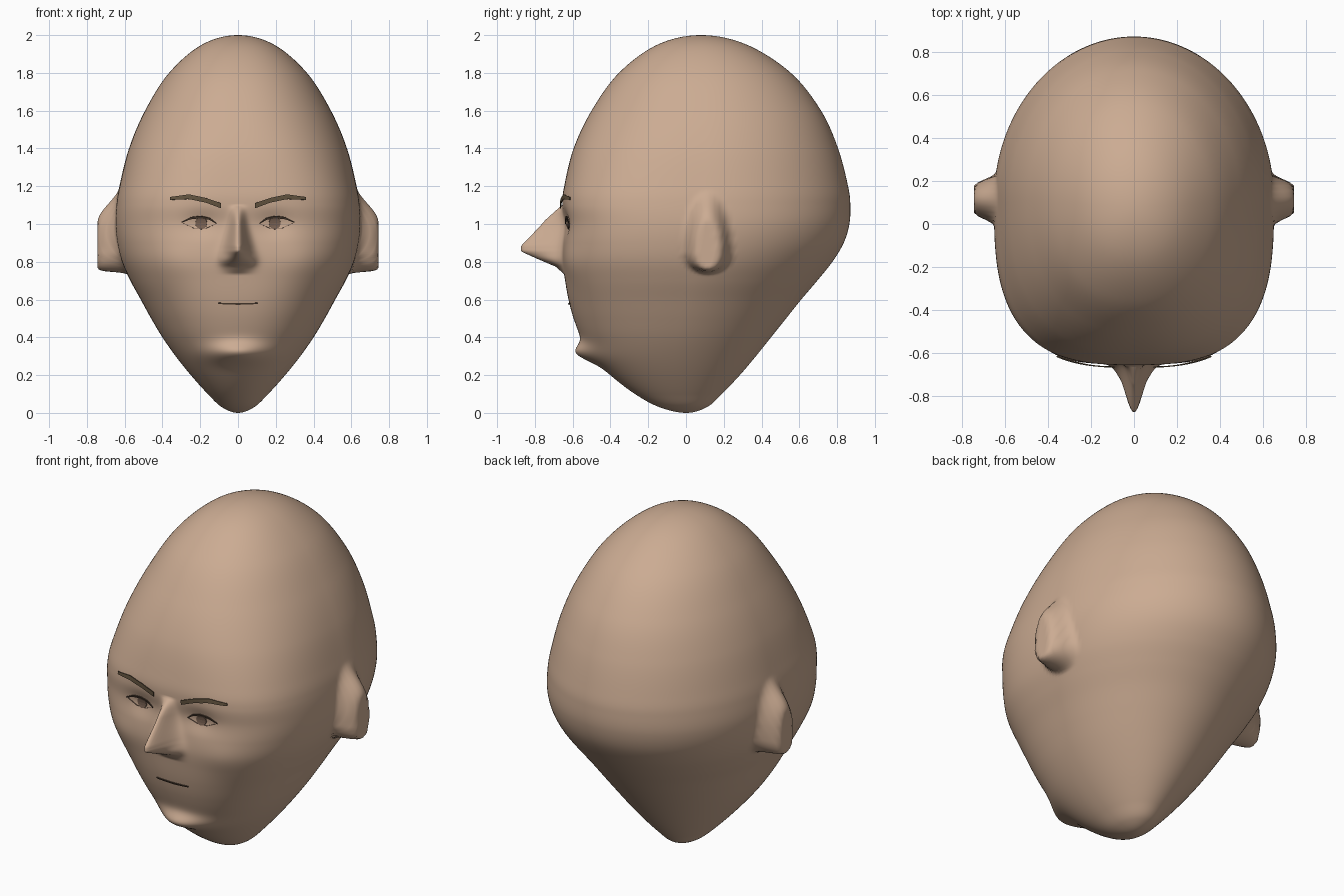
import bpy, bmesh, math
from mathutils import Vector
from mathutils.bvhtree import BVHTree

cube = bpy.data.objects.get("Cube")
if cube:
    bpy.data.objects.remove(cube, do_unlink=True)


def material(name, rgb):
    mat = bpy.data.materials.new(name)
    mat.use_nodes = True
    color = (*rgb, 1.0)
    mat.diffuse_color = color
    bsdf = next(n for n in mat.node_tree.nodes if n.type == 'BSDF_PRINCIPLED')
    bsdf.inputs["Base Color"].default_value = color
    bsdf.inputs["Roughness"].default_value = 0.7
    return mat


skin = material("skin", (0.60, 0.41, 0.29))
brow_brown = material("brow_brown", (0.12, 0.085, 0.048))
iris_brown = material("iris_brown", (0.19, 0.12, 0.085))
line_dark = material("line_dark", (0.07, 0.045, 0.03))


def make_object(name, bm, mat):
    bmesh.ops.recalc_face_normals(bm, faces=bm.faces)
    mesh = bpy.data.meshes.new(name)
    bm.to_mesh(mesh)
    mesh.materials.append(mat)
    obj = bpy.data.objects.new(name, mesh)
    bpy.context.collection.objects.link(obj)
    return obj


def smoothstep(t):
    t = max(0.0, min(1.0, t))
    return t * t * (3 - 2 * t)


def bump(value, centre, width):
    return math.exp(-((value - centre) / width) ** 2)


def lerp_table(table, v):
    if v <= table[0][0]:
        return table[0][1]
    for (a, fa), (b, fb) in zip(table, table[1:]):
        if v <= b:
            return fa + (fb - fa) * (v - a) / (b - a)
    return table[-1][1]


def catmull(p0, p1, p2, p3, t):
    return [0.5 * (2 * b + (c - a) * t + (2 * a - 5 * b + 4 * c - d) * t * t
                   + (3 * b - a - 3 * c + d) * t ** 3)
            for a, b, c, d in zip(p0, p1, p2, p3)]


# Head sections from chin base to crown: height, half width, front, back
SECTIONS = [
    (0, 0, 0, 0), (.03, .085, -.14, .11), (.1, .16, -.27, .19),
    (.2, .25, -.4, .285), (.3, .33, -.495, .37), (.4, .4, -.555, .45),
    (.5, .46, -.595, .53), (.6, .515, -.622, .61), (.7, .57, -.64, .695),
    (.8, .615, -.653, .775), (.9, .64, -.65, .835), (1, .65, -.645, .865),
    (1.1, .645, -.655, .87), (1.2, .628, -.645, .858), (1.4, .577, -.595, .805),
    (1.6, .492, -.5, .715), (1.8, .365, -.355, .555), (1.95, .19, -.15, .32),
    (2, 0, .08, .08),
]
NOSE = [(.735, 0), (.775, .04), (.855, .222), (.885, .222), (1.02, .1), (1.1, 0)]
STEPS, COLUMNS = 12, 240


def mirrored(row):
    z, w, front, back = row
    return (z, -w, back, front)


def head_point(row, theta):
    """Rounded cross-section with nose, chin, eye hollows and ears pushed out."""
    z, w, front, back = row
    s, c = math.sin(theta), math.cos(theta)
    n = 2.2 + 0.8 * bump(z, 1.0, 0.4) if c > 0 else 2.0
    r = (abs(s) ** n + abs(c) ** n) ** (-1 / n)
    x = w * r * s
    y = (front + back) / 2 - (back - front) / 2 * r * c
    ax = abs(x)
    if c > 0:
        spread = 0.032 + 0.028 * smoothstep((1.05 - z) / 0.25)
        y -= lerp_table(NOSE, z) * bump(ax, 0, spread)
        y -= 0.025 * bump(ax, 0.065, 0.035) * bump(z, 0.81, 0.035)
        y -= 0.075 * bump(ax, 0, 0.15) * bump(z, 0.315, 0.055)
        y += 0.02 * bump(ax, 0.19, 0.1) * bump(z, 1.0, 0.07)
        y -= 0.012 * bump(ax, 0.34, 0.12) * bump(z, 0.8, 0.12)
    if ax > 0.4:
        dz = z - 0.86
        d = math.hypot((y - 0.115) / 0.12, dz / (0.3 if dz > 0 else 0.12))
        f = 1 - smoothstep((d - 0.5) / 0.6)
        x += math.copysign(0.743 - ax, x) * f
        z -= 0.035 * f * smoothstep((0.92 - z) / 0.15)
    return Vector((x, y, z))


# Head
bm = bmesh.new()
padded = [mirrored(SECTIONS[1])] + SECTIONS + [mirrored(SECTIONS[-2])]
rows = [catmull(*padded[i:i + 4], k / STEPS)
        for i in range(len(SECTIONS) - 1) for k in range(STEPS)][1:]
angles = []
for k in range(COLUMNS):
    a = 2 * math.pi * k / COLUMNS
    angles.append(a - 0.5 * math.sin(a))   # denser columns on the face
rings = [[bm.verts.new(head_point(row, a)) for a in angles] for row in rows]
bottom = bm.verts.new((0, 0, 0))
crown = bm.verts.new((0, SECTIONS[-1][2], 2))
for k in range(COLUMNS):
    m = (k + 1) % COLUMNS
    for lower, upper in zip(rings, rings[1:]):
        bm.faces.new((lower[k], lower[m], upper[m], upper[k]))
    bm.faces.new((bottom, rings[0][m], rings[0][k]))
    bm.faces.new((crown, rings[-1][k], rings[-1][m]))
for face in bm.faces:
    face.smooth = True
surface = BVHTree.FromBMesh(bm)
make_object("head", bm, skin)
bm.free()


def on_face(x, z, lift):
    hit = surface.ray_cast(Vector((x, -2, z)), Vector((0, 1, 0)))[0]
    return Vector((x, hit.y - lift, z))


def face_strip(name, outline, mat, lift=0.006, side=1, samples=20):
    """Thin plate on the face; outline rows give x, lower z and upper z."""
    lows = [(x, lo) for x, lo, hi in outline]
    highs = [(x, hi) for x, lo, hi in outline]
    x0, x1 = outline[0][0], outline[-1][0]
    strip = bmesh.new()
    columns = []
    for i in range(samples + 1):
        x = x0 + (x1 - x0) * i / samples
        lo, hi = lerp_table(lows, x), lerp_table(highs, x)
        columns.append([strip.verts.new(on_face(side * x, lo + (hi - lo) * j / 4, lift))
                        for j in range(5)])
    for a, b in zip(columns, columns[1:]):
        for j in range(4):
            strip.faces.new((a[j], b[j], b[j + 1], a[j + 1]))
    obj = make_object(name, strip, mat)
    strip.free()
    solid = obj.modifiers.new("thickness", 'SOLIDIFY')
    solid.thickness = 0.005
    return obj


# Brows, lids and irises on both sides
BROW = [(.09, 1.083, 1.11), (.17, 1.113, 1.138), (.26, 1.132, 1.157), (.36, 1.128, 1.143)]
LID = [(.115, 1, 1.004), (.15, 1.022, 1.032), (.2, 1.03, 1.042),
       (.25, 1.025, 1.036), (.3, 1.006, 1.011)]
LOWER_LID = [(.12, .998, 1), (.17, .977, .98), (.23, .976, .979), (.29, 1.003, 1.005)]
iris = []
for i in range(13):
    a = math.pi * i / 12
    h = 0.031 * math.sin(a) + 0.0005
    iris.append((0.195 - 0.031 * math.cos(a), 1.004 - h, 1.004 + h))
for label, side in (("left", 1), ("right", -1)):
    face_strip(label + "_brow", BROW, brow_brown, 0.014, side)
    face_strip(label + "_upper_lid", LID, line_dark, 0.009, side)
    face_strip(label + "_lower_lid", LOWER_LID, iris_brown, 0.005, side)
    face_strip(label + "_iris", iris, iris_brown, 0.005, side)

# Mouth
face_strip("mouth", [(-.105, .576, .582), (0, .572, .581), (.105, .576, .582)], line_dark)
